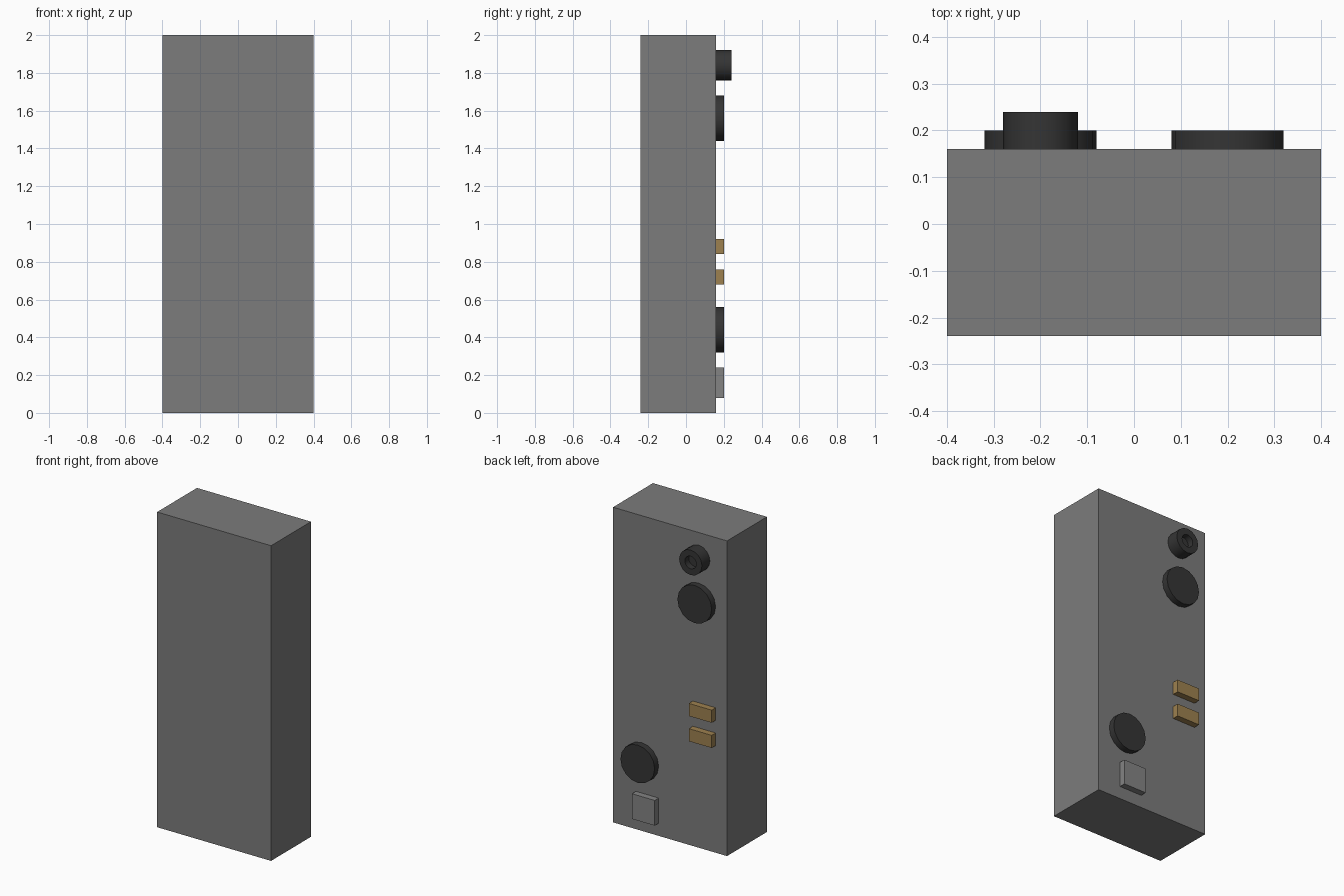
import bpy, bmesh, math
from mathutils import Matrix

if "Cube" in bpy.data.objects:
    bpy.data.objects.remove(bpy.data.objects["Cube"])


def material(name, rgb):
    m = bpy.data.materials.new(name)
    m.diffuse_color = (*rgb, 1)
    m.use_nodes = True
    m.node_tree.nodes["Principled BSDF"].inputs["Base Color"].default_value = m.diffuse_color
    return m


GREY = material("body grey", (0.20, 0.20, 0.20))
DARK = material("dark rubber", (0.035, 0.035, 0.035))
BRASS = material("brass", (0.34, 0.22, 0.08))
LIGHT = material("light grey", (0.23, 0.23, 0.23))

BACK = 0.16   # y of the back panel that carries the fittings
SIDES = 16


def finish(name, bm, mat):
    bmesh.ops.recalc_face_normals(bm, faces=bm.faces)
    mesh = bpy.data.meshes.new(name)
    bm.to_mesh(mesh)
    bm.free()
    mesh.materials.append(mat)
    ob = bpy.data.objects.new(name, mesh)
    bpy.context.collection.objects.link(ob)
    return ob


def box(name, x, y, z, mat):
    """Box from (min, max) pairs on each axis."""
    bm = bmesh.new()
    bmesh.ops.create_cube(bm, size=1)
    for v in bm.verts:
        v.co = [a[0] + (c + 0.5) * (a[1] - a[0]) for a, c in zip((x, y, z), v.co)]
    return finish(name, bm, mat)


def knob(name, x, z, profile, mat):
    """Round fitting on the back panel; profile is (radius, height) pairs."""
    bm = bmesh.new()
    rings = []
    for r, h in profile:
        rings.append([bm.verts.new((x + r * math.cos(2 * math.pi * i / SIDES), BACK + h,
                                    z + r * math.sin(2 * math.pi * i / SIDES)))
                      for i in range(SIDES)])
    for a, b in zip(rings, rings[1:]):
        for i in range(SIDES):
            j = (i + 1) % SIDES
            bm.faces.new((a[i], a[j], b[j], b[i]))
    bm.faces.new(rings[0])
    bm.faces.new(rings[-1])
    ob = finish(name, bm, mat)
    bpy.ops.object.select_all(action='DESELECT')
    ob.select_set(True)
    bpy.context.view_layer.objects.active = ob
    bpy.ops.object.shade_smooth_by_angle(angle=math.radians(35))
    return ob


# Main case
box("case", (-0.4, 0.4), (-0.24, BACK), (0, 2), GREY)

# Hollow socket and two round discs
knob("socket", -0.2, 1.84, [(0.08, 0), (0.08, 0.08), (0.04, 0.08), (0.04, 0.04)], DARK)
knob("upper_disc", -0.2, 1.56, [(0.12, 0), (0.12, 0.04)], DARK)
knob("lower_disc", 0.2, 0.44, [(0.12, 0), (0.12, 0.04)], DARK)

# Pair of brass terminals
for i, z in enumerate((0.68, 0.84)):
    box(f"terminal_{i + 1}", (-0.32, -0.16), (BACK, 0.2), (z, z + 0.08), BRASS)

# Square port cover
box("port_cover", (0.08, 0.24), (BACK, 0.2), (0.08, 0.24), LIGHT)
